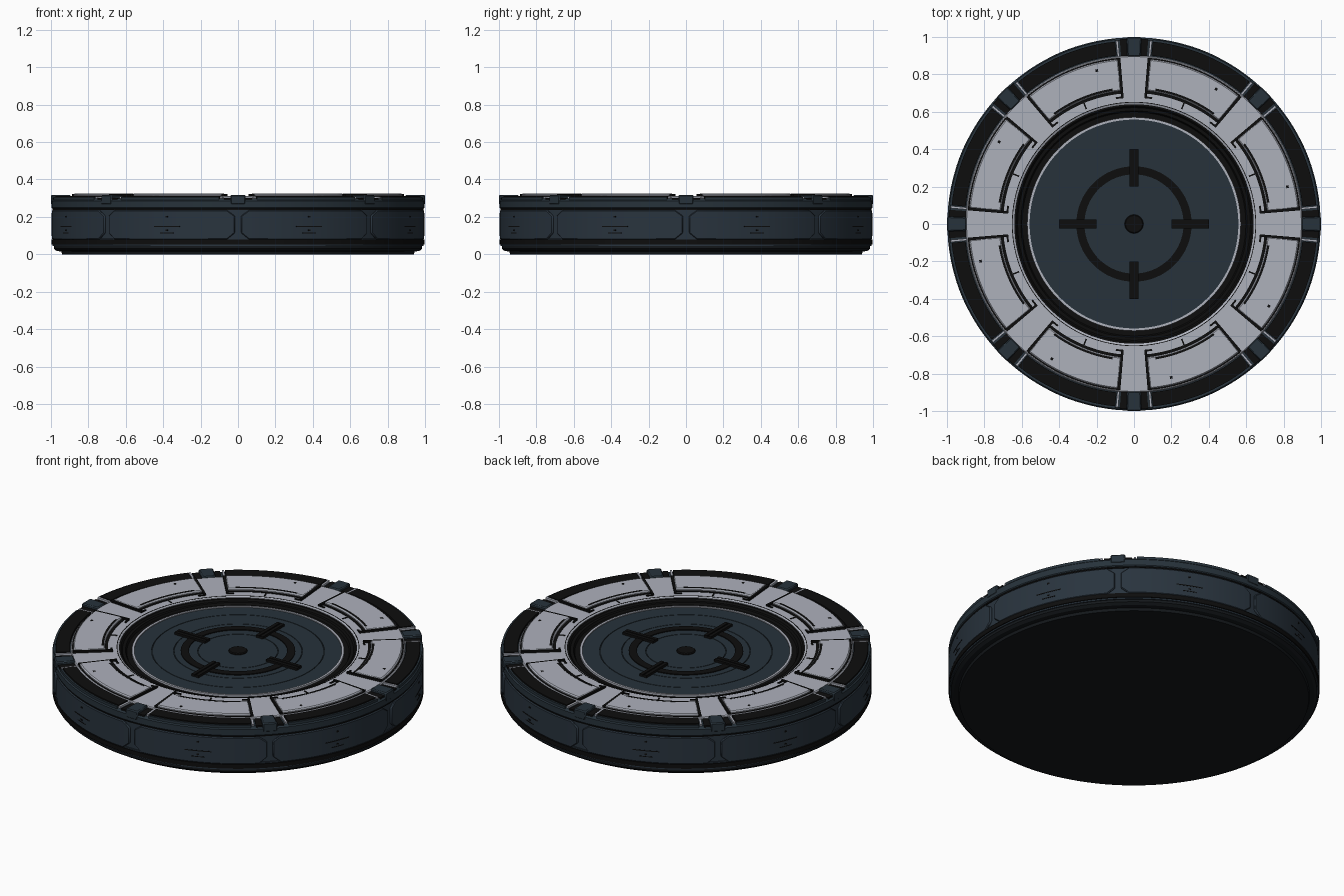
import bpy, bmesh, math
from math import sin, cos, radians, tau

if "Cube" in bpy.data.objects:
    bpy.data.objects.remove(bpy.data.objects["Cube"])


def material(name, rgb):
    m = bpy.data.materials.new(name)
    m.diffuse_color = (*rgb, 1)
    m.use_nodes = True
    m.node_tree.nodes["Principled BSDF"].inputs["Base Color"].default_value = m.diffuse_color
    return m


DARK = material("dark_metal", (0.020, 0.032, 0.043))
SIDE = material("side_metal", (0.022, 0.034, 0.048))
BLACK = material("black_rubber", (0.004, 0.004, 0.004))
BASE = material("base_grey", (0.007, 0.009, 0.011))
LIGHT = material("light_grey", (0.42, 0.44, 0.50))


def finish(bm, name, mat, bevel=0):
    bmesh.ops.recalc_face_normals(bm, faces=bm.faces)
    me = bpy.data.meshes.new(name)
    bm.to_mesh(me)
    bm.free()
    ob = bpy.data.objects.new(name, me)
    bpy.context.collection.objects.link(ob)
    me.materials.append(mat)
    bpy.ops.object.select_all(action='DESELECT')
    bpy.context.view_layer.objects.active = ob
    ob.select_set(True)
    bpy.ops.object.shade_smooth_by_angle(angle=radians(25))
    if bevel:
        b = ob.modifiers.new("edge", 'BEVEL')
        b.width, b.segments = bevel, 1
        b.limit_method, b.angle_limit = 'ANGLE', radians(40)
    return ob


def lathe(name, mat, profile, closed=False, n=128):
    """Revolve an (r, z) profile about z; r = 0 points become poles."""
    bm = bmesh.new()
    rings = []
    for r, z in profile:
        if r == 0:
            rings.append([bm.verts.new((0, 0, z))] * n)
        else:
            rings.append([bm.verts.new((r * cos(tau * i / n), r * sin(tau * i / n), z)) for i in range(n)])
    pairs = list(zip(rings, rings[1:])) + ([(rings[-1], rings[0])] if closed else [])
    for a, b in pairs:
        for i in range(n):
            j = (i + 1) % n
            bm.faces.new(dict.fromkeys((a[i], a[j], b[j], b[i])))
    return finish(bm, name, mat)


def ring(name, mat, r0, r1, z0, z1):
    return lathe(name, mat, [(r0, z0), (r1, z0), (r1, z1), (r0, z1)], True)


def strip(bm, columns, turn):
    """Curved block through columns of (angle, r0, r1, z0, z1)."""
    cols = []
    for a, r0, r1, z0, z1 in columns:
        t = radians(a + turn)
        cols.append([bm.verts.new((r * cos(t), r * sin(t), z))
                     for r, z in ((r0, z0), (r1, z0), (r1, z1), (r0, z1))])
    for a, b in zip(cols, cols[1:]):
        for i in range(4):
            j = (i + 1) % 4
            bm.faces.new((a[i], a[j], b[j], b[i]))
    bm.faces.new(cols[0])
    bm.faces.new(cols[-1])


def sectors(name, mat, half, r0, r1, z0, z1, start=22.5, steps=12, bevel=0):
    """Eight arc blocks spaced 45 degrees apart."""
    bm = bmesh.new()
    for k in range(8):
        strip(bm, [(-half + 2 * half * i / steps, r0, r1, z0, z1) for i in range(steps + 1)], start + 45 * k)
    return finish(bm, name, mat, bevel)


def radial_bars(name, mat, bars, count, start):
    """Straight boxes (r0, r1, offset, half width, z0, z1) copied around z."""
    bm = bmesh.new()
    for k in range(count):
        t = radians(start + 360 / count * k)
        for r0, r1, off, w, z0, z1 in bars:
            vs = bmesh.ops.create_cube(bm, size=1)["verts"]
            for v in vs:
                x = (r0 + r1) / 2 + v.co.x * (r1 - r0)
                y = off + v.co.y * 2 * w
                z = (z0 + z1) / 2 + v.co.z * (z1 - z0)
                v.co = (x * cos(t) - y * sin(t), x * sin(t) + y * cos(t), z)
    return finish(bm, name, mat)


# Base and body
lathe("base_plate", BASE, [(0, 0), (0.94, 0), (0.945, 0.015), (0.97, 0.018), (0.985, 0.03),
                           (0.985, 0.05), (0.9, 0.05)])
ring("lower_band", BLACK, 0.9, 0.998, 0.053, 0.078)
ring("lower_band_lip", SIDE, 0.9, 0.992, 0.045, 0.085)
ring("body_wall", SIDE, 0.88, 0.986, 0.07, 0.26)
lathe("upper_rim", DARK, [(0.86, 0.245), (0.994, 0.245), (0.998, 0.25), (0.998, 0.285),
                          (0.985, 0.298), (0.86, 0.298)], True)
ring("upper_rim_seam", BLACK, 0.9, 0.992, 0.238, 0.246)

# Side panels with cut corners
bm = bmesh.new()
for k in range(8):
    cols = [(-21.6, 0.95, 0.997, 0.115, 0.205), (-19, 0.95, 0.997, 0.078, 0.237)]
    cols += [(-19 + 38 * i / 12, 0.95, 0.997, 0.078, 0.237) for i in range(1, 12)]
    cols += [(-a, *rest) for a, *rest in reversed(cols[:2])]
    strip(bm, cols, 22.5 + 45 * k)
finish(bm, "side_panels", SIDE, 0.005)

# Side slots and screws
for i, (half, z0, z1) in enumerate([(4.3, 0.146, 0.151), (2.2, 0.112, 0.116),
                                    (0.4, 0.197, 0.206), (0.4, 0.124, 0.132)]):
    sectors(f"side_slot_{i}", BLACK, half, 0.98, 0.9985, z0, z1, steps=4)

# Deck: light ring, raised panels and their dark seams
lathe("deck_ring", LIGHT, [(0.64, 0.27), (0.9, 0.27), (0.9, 0.306), (0.895, 0.311),
                           (0.65, 0.311), (0.64, 0.306)], True)
ring("deck_inner_line", BLACK, 0.649, 0.653, 0.3, 0.3118)
sectors("deck_panels", LIGHT, 17, 0.715, 0.885, 0.305, 0.325, bevel=0.006)
sectors("deck_panel_seams", BLACK, 17.3, 0.7, 0.892, 0.3, 0.3135)
sectors("deck_inner_arcs", BLACK, 13.5, 0.722, 0.733, 0.31, 0.3262)
side_seams = []
for s in (1, -1):
    for i in range(4):
        r0, r1 = 0.675 + 0.054 * i, 0.675 + 0.054 * (i + 1)
        side_seams.append((r0, r1, s * math.tan(radians(17.3)) * (r0 + r1) / 2, 0.008, 0.3, 0.318))
bm = bmesh.new()
for k in range(8):
    for a in (-17.3, 17.3):
        strip(bm, [(a - 0.5, 0.675, 0.89, 0.3, 0.322), (a + 0.5, 0.675, 0.89, 0.3, 0.322)], 22.5 + 45 * k)
    for a in (-15.8, 15.8):
        strip(bm, [(a - 1.5, 0.675, 0.685, 0.3, 0.316), (a + 1.5, 0.675, 0.685, 0.3, 0.316)], 22.5 + 45 * k)
finish(bm, "deck_side_seams", BLACK)
radial_bars("deck_ticks", BLACK, [(0.665, 0.7, 0, 0.004, 0.3, 0.3135)], 8, 22.5)
radial_bars("deck_screws", BLACK, [(0.837, 0.851, 0, 0.007, 0.31, 0.3258)], 8, 13.65)

# Outer rubber grips, end trims and clips
sectors("rim_grips", BLACK, 16.6, 0.905, 0.98, 0.29, 0.312)
sectors("rim_grip_edges", DARK, 16.6, 0.982, 0.992, 0.28, 0.306)
bm = bmesh.new()
for k in range(8):
    for a in (-17.2, 17.2):
        strip(bm, [(a - 0.35, 0.9, 0.985, 0.29, 0.309), (a + 0.35, 0.9, 0.985, 0.29, 0.309)], 22.5 + 45 * k)
finish(bm, "grip_end_trims", LIGHT)
sectors("clip_beds", BLACK, 4.4, 0.9, 0.99, 0.28, 0.302, start=0, steps=4)
sectors("rim_clips", DARK, 2.3, 0.895, 1.0, 0.265, 0.318, start=0, steps=2, bevel=0.006)

# Gasket between deck and centre
lathe("gasket", BLACK, [(0.565, 0.25), (0.645, 0.25), (0.645, 0.303), (0.63, 0.303), (0.622, 0.293),
                        (0.605, 0.293), (0.598, 0.28), (0.565, 0.28)], True)
ring("centre_trim", LIGHT, 0.558, 0.571, 0.25, 0.291)


# Centre disc with thin circular grooves
def groove(r, w=0.002, d=0.005, z=0.286):
    return [(r + w, z), (r + w, z - d), (r - w, z - d), (r - w, z)]


lathe("centre_disc", DARK, [(0.56, 0.24), (0.56, 0.286)] + groove(0.463) + groove(0.345)
      + groove(0.215) + [(0, 0.286)])

# Target mark: ring, four bars and a button
ring("target_ring", BLACK, 0.265, 0.308, 0.275, 0.291)
radial_bars("target_bars", BLACK, [(0.2, 0.402, 0.013, 0.01, 0.275, 0.3),
                                   (0.2, 0.402, -0.013, 0.01, 0.275, 0.3),
                                   (0.2, 0.402, 0, 0.02, 0.275, 0.295)], 4, 0)
lathe("centre_button", BLACK, [(0.05, 0.275), (0.05, 0.29), (0.045, 0.294), (0, 0.294)], n=48)
